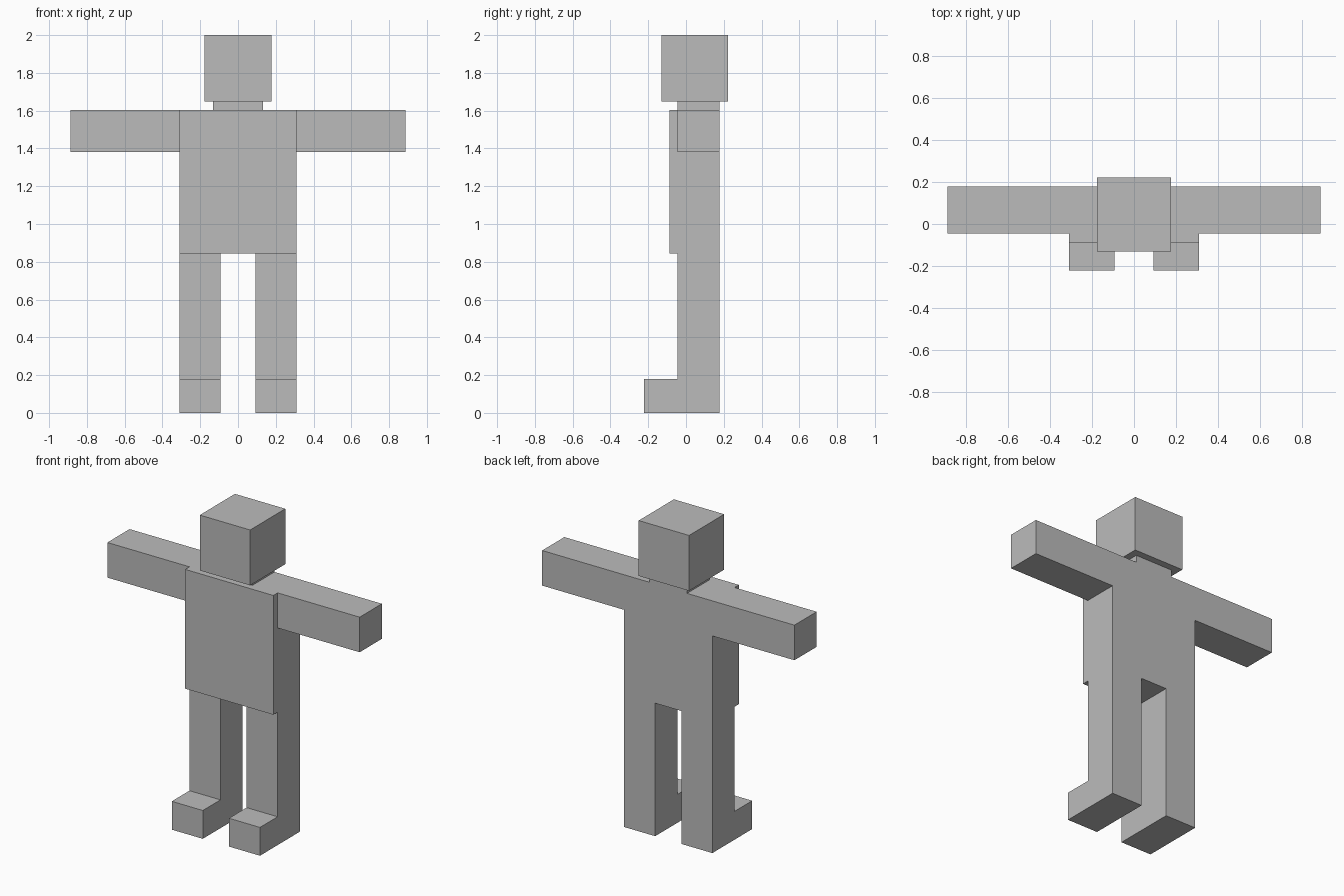
import bpy, bmesh
from mathutils import Vector

if "Cube" in bpy.data.objects:
    bpy.data.objects.remove(bpy.data.objects["Cube"])

grey = bpy.data.materials.new("plain_grey")
grey.diffuse_color = (0.5, 0.5, 0.5, 1)
grey.use_nodes = True
grey.node_tree.nodes["Principled BSDF"].inputs["Base Color"].default_value = grey.diffuse_color

FRONT, BACK = -0.045, 0.178      # depth of the limbs and trunk


def finish(bm, name):
    bmesh.ops.recalc_face_normals(bm, faces=bm.faces)
    mesh = bpy.data.meshes.new(name)
    bm.to_mesh(mesh)
    bm.free()
    mesh.materials.append(grey)
    obj = bpy.data.objects.new(name, mesh)
    bpy.context.collection.objects.link(obj)
    return obj


def box(name, x, y, z):
    """Box spanning the given (low, high) ranges."""
    bm = bmesh.new()
    bmesh.ops.create_cube(bm, size=1)
    for v in bm.verts:
        v.co = Vector(r[0] if c < 0 else r[1] for c, r in zip(v.co, (x, y, z)))
    return finish(bm, name)


# Trunk, arms and legs: one mirrored outline extruded through its depth
half = [(0.092, 0.845), (0.092, 0), (0.31, 0), (0.31, 1.38),
        (0.887, 1.38), (0.887, 1.603)]
outline = half + [(-x, z) for x, z in reversed(half)]
bm = bmesh.new()
face = bm.faces.new([bm.verts.new((x, FRONT, z)) for x, z in outline])
ext = bmesh.ops.extrude_face_region(bm, geom=[face])
moved = [g for g in ext["geom"] if isinstance(g, bmesh.types.BMVert)]
bmesh.ops.translate(bm, vec=(0, BACK - FRONT, 0), verts=moved)
finish(bm, "body_with_limbs")

# Raised front of the torso
box("chest", (-0.31, 0.31), (-0.088, FRONT), (0.845, 1.603))

# Feet reaching forward from the legs
for side, x in (("left", (0.092, 0.31)), ("right", (-0.31, -0.092))):
    box(side + "_foot", x, (-0.222, FRONT), (0, 0.18))

# Neck and head
box("neck", (-0.132, 0.132), (FRONT, BACK), (1.603, 1.648))
box("head", (-0.177, 0.177), (-0.131, 0.222), (1.648, 2.0))
